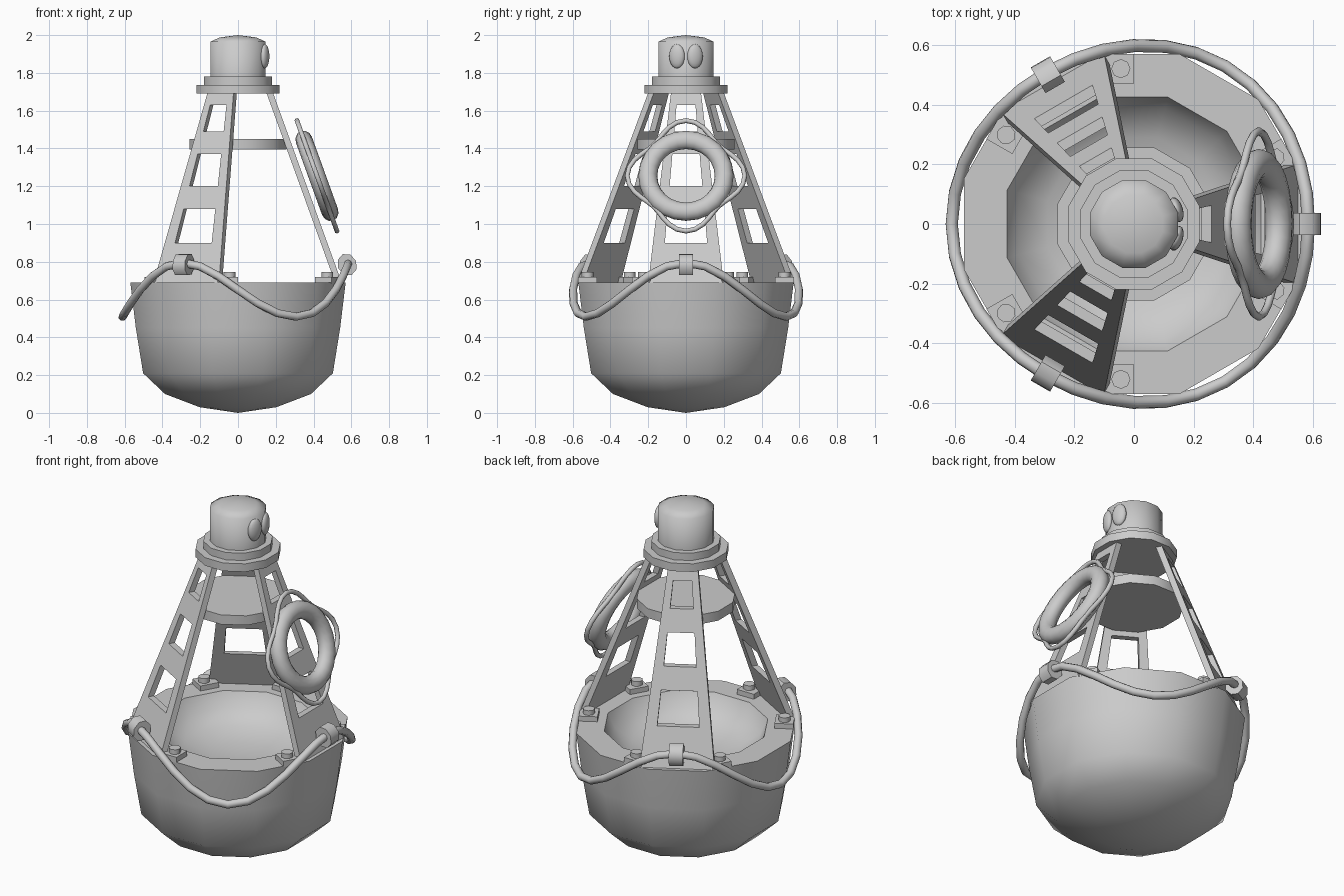
import bpy, bmesh
from math import sin, cos, pi, radians, atan2
from mathutils import Vector, Matrix

if "Cube" in bpy.data.objects:
    bpy.data.objects.remove(bpy.data.objects["Cube"])


def finish(obj, angle=40):
    bpy.ops.object.select_all(action='DESELECT')
    obj.select_set(True)
    bpy.context.view_layer.objects.active = obj
    if angle:
        bpy.ops.object.shade_smooth_by_angle(angle=radians(angle))
    return obj


def from_bmesh(name, bm, matrix=Matrix(), angle=40):
    bmesh.ops.recalc_face_normals(bm, faces=bm.faces[:])
    bm.transform(matrix)
    mesh = bpy.data.meshes.new(name)
    bm.to_mesh(mesh)
    bm.free()
    obj = bpy.data.objects.new(name, mesh)
    bpy.context.collection.objects.link(obj)
    return finish(obj, angle)


def lathe(name, profile, sides=12, angle=40):
    """Closed solid turned about z; profile starts and ends on the axis."""
    bm = bmesh.new()
    rings = []
    for r, z in profile:
        if r == 0:
            rings.append([bm.verts.new((0, 0, z))] * sides)
        else:
            a = [2 * pi * (i + 0.5) / sides for i in range(sides)]
            rings.append([bm.verts.new((r * cos(t), r * sin(t), z)) for t in a])
    for lo, hi in zip(rings, rings[1:]):
        for i in range(sides):
            j = (i + 1) % sides
            bm.faces.new(list(dict.fromkeys((lo[i], lo[j], hi[j], hi[i]))))
    return from_bmesh(name, bm, angle=angle)


def rope(name, points, radius):
    curve = bpy.data.curves.new(name, 'CURVE')
    curve.dimensions = '3D'
    curve.bevel_depth = radius
    curve.bevel_resolution = 2
    spline = curve.splines.new('POLY')
    spline.points.add(len(points) - 1)
    for p, co in zip(spline.points, points):
        p.co = (*co, 1)
    spline.use_cyclic_u = True
    obj = bpy.data.objects.new(name, curve)
    bpy.context.collection.objects.link(obj)
    finish(obj, 0)
    bpy.ops.object.convert(target='MESH')
    return finish(bpy.context.object, 60)


# Hull with dished deck
lathe("hull", [(0, 0), (0.21, 0.03), (0.40, 0.10), (0.52, 0.21), (0.56, 0.45),
               (0.59, 0.69), (0.44, 0.69), (0.40, 0.61), (0.30, 0.55),
               (0.15, 0.52), (0, 0.51)], angle=50)

# Round plate between the legs
lathe("middle_plate", [(0, 1.395), (0.265, 1.395), (0.265, 1.45), (0, 1.45)])

# Lantern and its stepped base
lathe("lantern_base", [(0, 1.69), (0.228, 1.69), (0.228, 1.737), (0.186, 1.737),
                       (0.186, 1.78), (0, 1.78)])
lathe("lantern", [(0, 1.77), (0.152, 1.77), (0.152, 1.965), (0.10, 1.988), (0, 2.0)], angle=80)

# Two oval lenses on the lantern
for side in (-1, 1):
    bm = bmesh.new()
    bmesh.ops.create_uvsphere(bm, u_segments=16, v_segments=10, radius=1)
    m = (Matrix.Translation((0.142, side * 0.048, 1.888))
         @ Matrix.Rotation(side * 0.3, 4, 'Z') @ Matrix.Diagonal((0.022, 0.043, 0.064, 1)))
    from_bmesh("lens", bm, m, 80)


def leg(turn):
    """Tapered plate with three windows, leaning inward."""
    bm = bmesh.new()
    levels = [0.69, 0.90, 1.08, 1.20, 1.37, 1.49, 1.63, 1.70]
    rows = []
    for z in levels:
        x = 0.187 + (1.69 - z) * 0.362
        w = 0.08 + (1.69 - z) * 0.12
        h = 0.05 + (1.63 - z) * 0.085
        rows.append([bm.verts.new((x, y, z)) for y in (-w, -h, h, w)])
    for i, (lo, hi) in enumerate(zip(rows, rows[1:])):
        for k in range(3):
            if k != 1 or i % 2 == 0:
                bm.faces.new((lo[k], lo[k + 1], hi[k + 1], hi[k]))
    new = bmesh.ops.extrude_face_region(bm, geom=bm.faces[:], use_keep_orig=True)["geom"]
    bmesh.ops.translate(bm, verts=[v for v in new if isinstance(v, bmesh.types.BMVert)],
                        vec=(-0.035, 0, 0))
    from_bmesh("leg", bm, turn, 30)


for n in range(3):
    turn = Matrix.Rotation(n * 2 * pi / 3, 4, 'Z')
    leg(turn)

    # Foot pads and bolts either side of the leg
    for side in (-1, 1):
        place = turn @ Matrix.Translation((0.473, side * 0.222, 0)) \
            @ Matrix.Rotation(side * pi / 6, 4, 'Z')
        bm = bmesh.new()
        bmesh.ops.create_cube(bm, size=1)
        from_bmesh("foot_pad", bm, place @ Matrix.Translation((0, -side * 0.01, 0.702))
                   @ Matrix.Diagonal((0.10, 0.11, 0.034, 1)))
        bm = bmesh.new()
        bmesh.ops.create_cone(bm, cap_ends=True, segments=8, radius1=0.032, radius2=0.032, depth=0.03)
        from_bmesh("bolt", bm, place @ Matrix.Translation((0, 0, 0.731)), 50)

    # Clamp holding the hull rope
    bm = bmesh.new()
    bmesh.ops.create_cone(bm, cap_ends=True, segments=8, radius1=0.06, radius2=0.06, depth=0.075)
    from_bmesh("rope_clamp", bm, turn @ Matrix.Translation((0.578, 0, 0.785))
               @ Matrix.Rotation(pi / 2, 4, 'X') @ Matrix.Rotation(pi / 8, 4, 'Z')
               @ Matrix.Diagonal((0.85, 1, 1, 1)), 50)

# Rope draped round the hull
pts = []
for i in range(36):
    a = 2 * pi * i / 36
    r = 0.598 - 0.013 * cos(3 * a)
    pts.append((r * cos(a), r * sin(a), 0.652 + 0.143 * cos(3 * a)))
rope("hull_rope", pts, 0.022)

# Life ring hung on the right-hand leg
tilt = Matrix.Translation((0.418, 0, 1.255)) @ Matrix.Rotation(pi / 2 - atan2(0.362, 1), 4, 'Y')
bm = bmesh.new()
U, V = 24, 12
grid = [[bm.verts.new(((0.202 + 0.05 * cos(2 * pi * v / V)) * cos(2 * pi * u / U),
                       (0.202 + 0.05 * cos(2 * pi * v / V)) * sin(2 * pi * u / U),
                       0.045 * sin(2 * pi * v / V))) for v in range(V)] for u in range(U)]
for u in range(U):
    for v in range(V):
        a, b = grid[u], grid[(u + 1) % U]
        bm.faces.new((a[v], b[v], b[(v + 1) % V], a[(v + 1) % V]))
from_bmesh("life_ring", bm, tilt, 60)

# Grab line looping off the life ring on four sides
pts = []
for i in range(40):
    a = 2 * pi * i / 40
    r = 0.277 + 0.034 * cos(4 * a)
    pts.append(tilt @ Vector((r * cos(a), r * sin(a), 0)))
rope("life_ring_rope", pts, 0.013)
